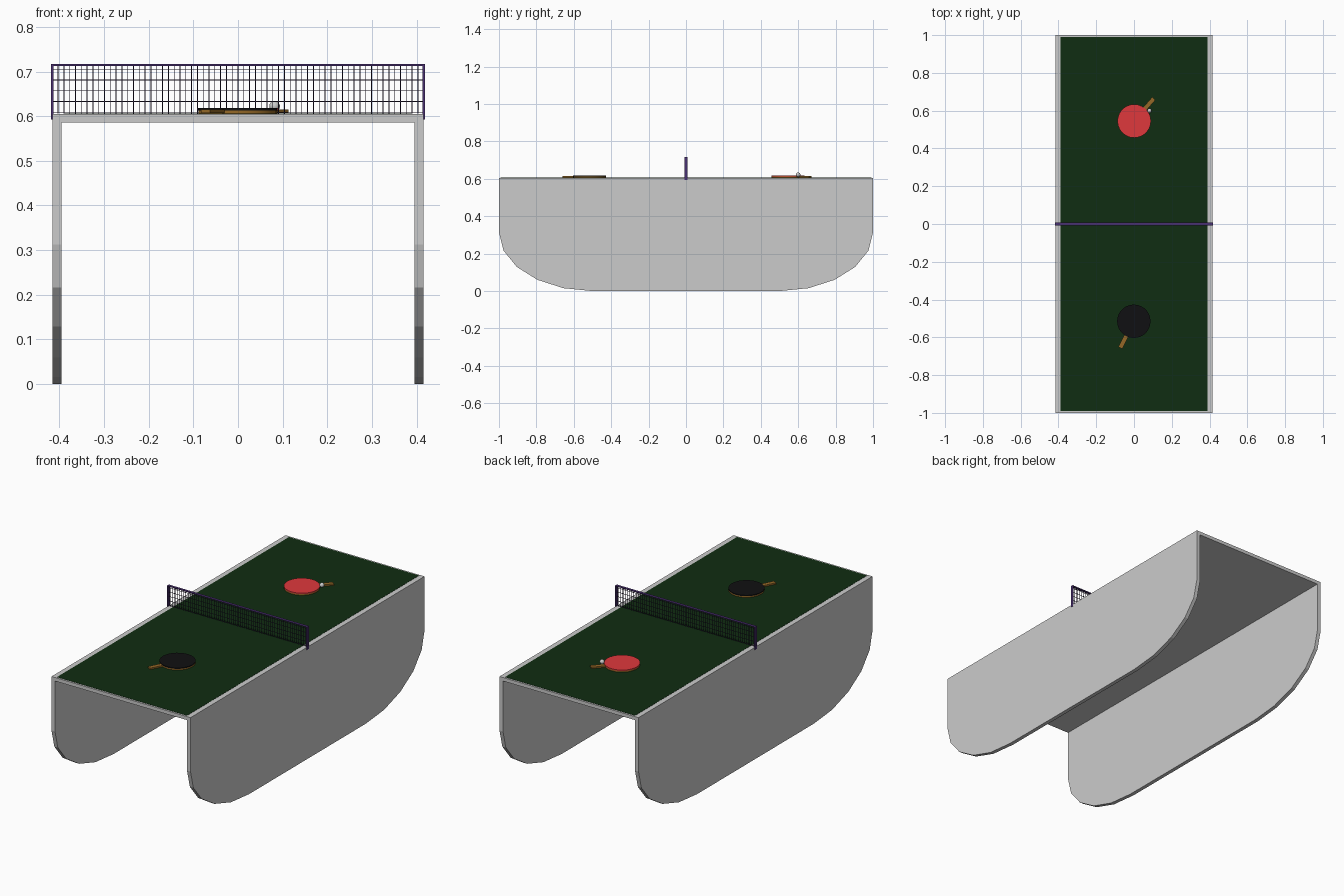
import bpy, bmesh, math
from mathutils import Matrix

if "Cube" in bpy.data.objects:
    bpy.data.objects.remove(bpy.data.objects["Cube"])

TOP, HALF_W, THICK = 0.605, 0.416, 0.021


def material(name, rgb):
    m = bpy.data.materials.new(name)
    m.diffuse_color = (*rgb, 1)
    m.use_nodes = True
    m.node_tree.nodes["Principled BSDF"].inputs["Base Color"].default_value = m.diffuse_color
    return m


green = material("dark green", (0.005, 0.026, 0.006))
purple = material("purple", (0.07, 0.03, 0.17))
cord = material("dark cord", (0.02, 0.012, 0.04))
wood = material("wood", (0.30, 0.14, 0.02))
red = material("red rubber", (0.74, 0.04, 0.045))
black = material("black rubber", (0.005, 0.005, 0.006))


def finish(name, bm, mat=None):
    bmesh.ops.recalc_face_normals(bm, faces=bm.faces)
    me = bpy.data.meshes.new(name)
    bm.to_mesh(me)
    bm.free()
    ob = bpy.data.objects.new(name, me)
    bpy.context.collection.objects.link(ob)
    if mat:
        me.materials.append(mat)
    return ob


def add_box(bm, lo, hi):
    mid = [(a + b) / 2 for a, b in zip(lo, hi)]
    size = [b - a for a, b in zip(lo, hi)]
    bmesh.ops.create_cube(bm, size=1, matrix=Matrix.Translation(mid) @ Matrix.Diagonal((*size, 1)))


def prism(name, points, depth, mat=None):
    """Extrude a closed outline of 3D points along the depth vector."""
    bm = bmesh.new()
    face = bm.faces.new([bm.verts.new(p) for p in points])
    ext = bmesh.ops.extrude_face_region(bm, geom=[face], use_keep_orig=True)
    moved = [g for g in ext["geom"] if isinstance(g, bmesh.types.BMVert)]
    bmesh.ops.translate(bm, vec=depth, verts=moved)
    return finish(name, bm, mat)


# Side panels: lower corners are elliptical arcs of five segments
arc = [(0.5 + 0.5 * math.cos(math.radians(a)), 0.313 - 0.313 * math.sin(math.radians(a)))
       for a in range(0, 91, 18)]
outline = [(1, TOP)] + arc
outline += [(-y, z) for y, z in reversed(outline)]
for name, x in (("left_side_panel", -HALF_W), ("right_side_panel", HALF_W - THICK)):
    prism(name, [(x, y, z) for y, z in outline], (THICK, 0, 0))

# Table slab and green playing surface
bm = bmesh.new()
add_box(bm, (-HALF_W + THICK, -1, TOP - 0.019), (HALF_W - THICK, 1, TOP))
finish("table_slab", bm)
bm = bmesh.new()
add_box(bm, (-0.389, -0.991, TOP - 0.002), (0.389, 0.991, TOP + 0.001))
finish("playing_surface", bm, green)

# Net frame: two end posts and a top band
bm = bmesh.new()
for s in (-1, 1):
    x = s * HALF_W
    add_box(bm, (x - 0.0025, -0.008, 0.593), (x + 0.0025, 0.008, 0.717))
add_box(bm, (-HALF_W, -0.007, 0.713), (HALF_W, 0.007, 0.717))
finish("net_frame", bm, purple)

# Net cords
bm = bmesh.new()
w = 0.0009
count = 64
for i in range(1, count):
    x = -HALF_W + 2 * HALF_W * i / count
    add_box(bm, (x - w, -w, TOP + 0.001), (x + w, w, 0.714))
for z in (0.609, 0.633, 0.657, 0.681, 0.704):
    add_box(bm, (-HALF_W, -w, z - w), (HALF_W, w, z + w))
finish("net_cords", bm, cord)


# Paddles
def disc(name, cx, cy, radius, z0, z1, mat):
    ring = [(cx + radius * math.cos(math.tau * i / 28), cy + radius * math.sin(math.tau * i / 28), z0)
            for i in range(28)]
    ob = prism(name, ring, (0, 0, z1 - z0), mat)
    ob.data.shade_smooth()
    bpy.context.view_layer.objects.active = ob
    ob.select_set(True)
    bpy.ops.object.shade_smooth_by_angle(angle=math.radians(30))
    ob.select_set(False)


def paddle(label, cx, cy, degrees, reach, rubber):
    z = TOP + 0.001
    disc(label + "_paddle_blade", cx, cy, 0.088, z, z + 0.008, wood)
    disc(label + "_paddle_rubber", cx, cy, 0.0885, z + 0.007, z + 0.012, rubber)
    bm = bmesh.new()
    add_box(bm, (0.07, -0.0115, 0.001), (reach, 0.0115, 0.009))
    handle = finish(label + "_paddle_handle", bm, wood)
    handle.location = (cx, cy, z)
    handle.rotation_euler.z = math.radians(degrees)


paddle("red", 0.001, 0.545, 49, 0.158, red)
paddle("black", -0.001, -0.515, 243, 0.158, black)

# Ball
bm = bmesh.new()
bmesh.ops.create_uvsphere(bm, u_segments=16, v_segments=10, radius=0.012)
for f in bm.faces:
    f.smooth = True
ball = finish("ball", bm)
ball.location = (0.082, 0.6, 0.622)
